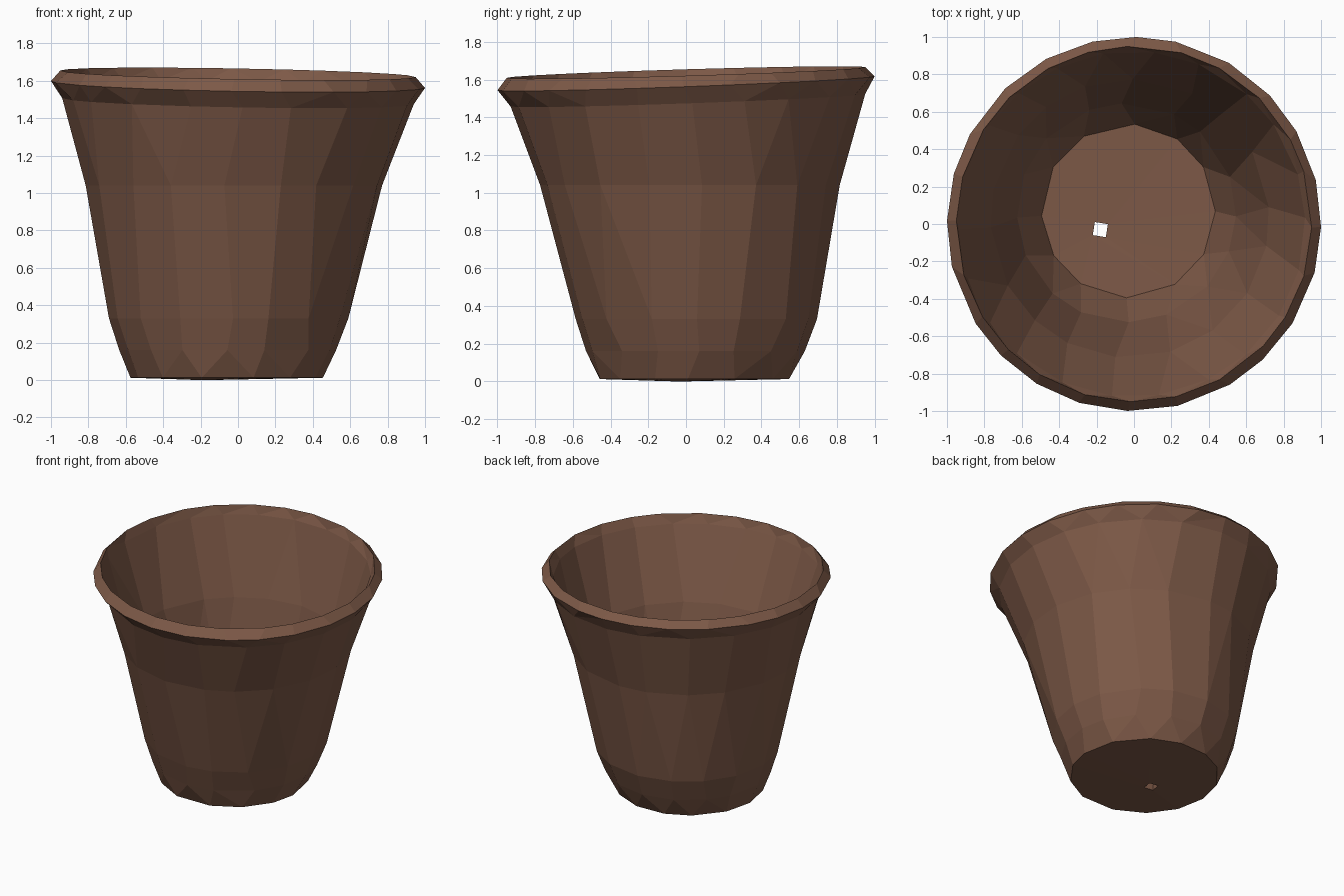
import bpy, bmesh, math, random

if "Cube" in bpy.data.objects:
    bpy.data.objects.remove(bpy.data.objects["Cube"])

random.seed(4)
TAU = 2 * math.pi
brown = bpy.data.materials.new("clay brown")
brown.diffuse_color = (0.205, 0.100, 0.063, 1)
brown.use_nodes = True
brown.node_tree.nodes["Principled BSDF"].inputs["Base Color"].default_value = brown.diffuse_color

bm = bmesh.new()


def ring(n, r, z, cx=0, cy=0, tx=0, ty=0, phase=0, jitter=0.15):
    """Slightly uneven, optionally tilted loop of n points with sorted angles."""
    pts = []
    for i in range(n):
        a = (i + phase + random.uniform(-jitter, jitter)) * TAU / n
        x, y = cx + r * math.cos(a), cy + r * math.sin(a)
        pts.append((a, bm.verts.new((x, y, z + tx * x + ty * y))))
    return pts


def skin(lo, hi):
    """Join two loops of any point counts with triangles, following the angle."""
    n, m, i, j = len(lo), len(hi), 0, 0
    ang = lambda loop, k: loop[k % len(loop)][0] + TAU * (k // len(loop))
    while i < n or j < m:
        a, b = lo[i % n][1], hi[j % m][1]
        if j >= m or (i < n and ang(lo, i + 1) <= ang(hi, j + 1)):
            bm.faces.new((a, lo[(i + 1) % n][1], b))
            i += 1
        else:
            bm.faces.new((a, hi[(j + 1) % m][1], b))
            j += 1


# Drain hole, underside, outer wall, flared rim, inner wall, floor, drain hole
hole = dict(cx=-0.18, cy=-0.03, phase=0.4, jitter=0)
loops = [
    ring(4, 0.05, 0.0, **hole),
    ring(14, 0.515, 0.012, -0.06, 0.04),
    ring(16, 0.58, 0.16, -0.055, 0.05),
    ring(16, 0.64, 0.33, -0.05, 0.055),
    ring(18, 0.795, 1.04, -0.022, 0.02, phase=0.3),
    ring(20, 0.94, 1.49, 0, 0.01, -0.018, 0.035),
    ring(24, 1.0, 1.58, 0, 0, -0.018, 0.037),
    ring(24, 0.95, 1.637, 0, 0, -0.018, 0.03),
    ring(22, 0.925, 1.57, -0.01, 0, -0.018, 0.03),
    ring(18, 0.745, 1.04, -0.022, 0.03, phase=0.3),
    ring(16, 0.585, 0.36, -0.04, 0.06),
    ring(12, 0.465, 0.085, -0.03, 0.07),
    ring(4, 0.05, 0.075, **hole),
]
for lo, hi in zip(loops, loops[1:] + loops[:1]):
    skin(lo, hi)

# Merge nearly flat neighbours into broad facets
bmesh.ops.recalc_face_normals(bm, faces=bm.faces)
bmesh.ops.join_triangles(bm, faces=bm.faces, angle_face_threshold=0.12,
                         angle_shape_threshold=1.2)

mesh = bpy.data.meshes.new("plant_pot")
bm.to_mesh(mesh)
bm.free()
mesh.materials.append(brown)
pot = bpy.data.objects.new("plant_pot", mesh)
bpy.context.collection.objects.link(pot)
